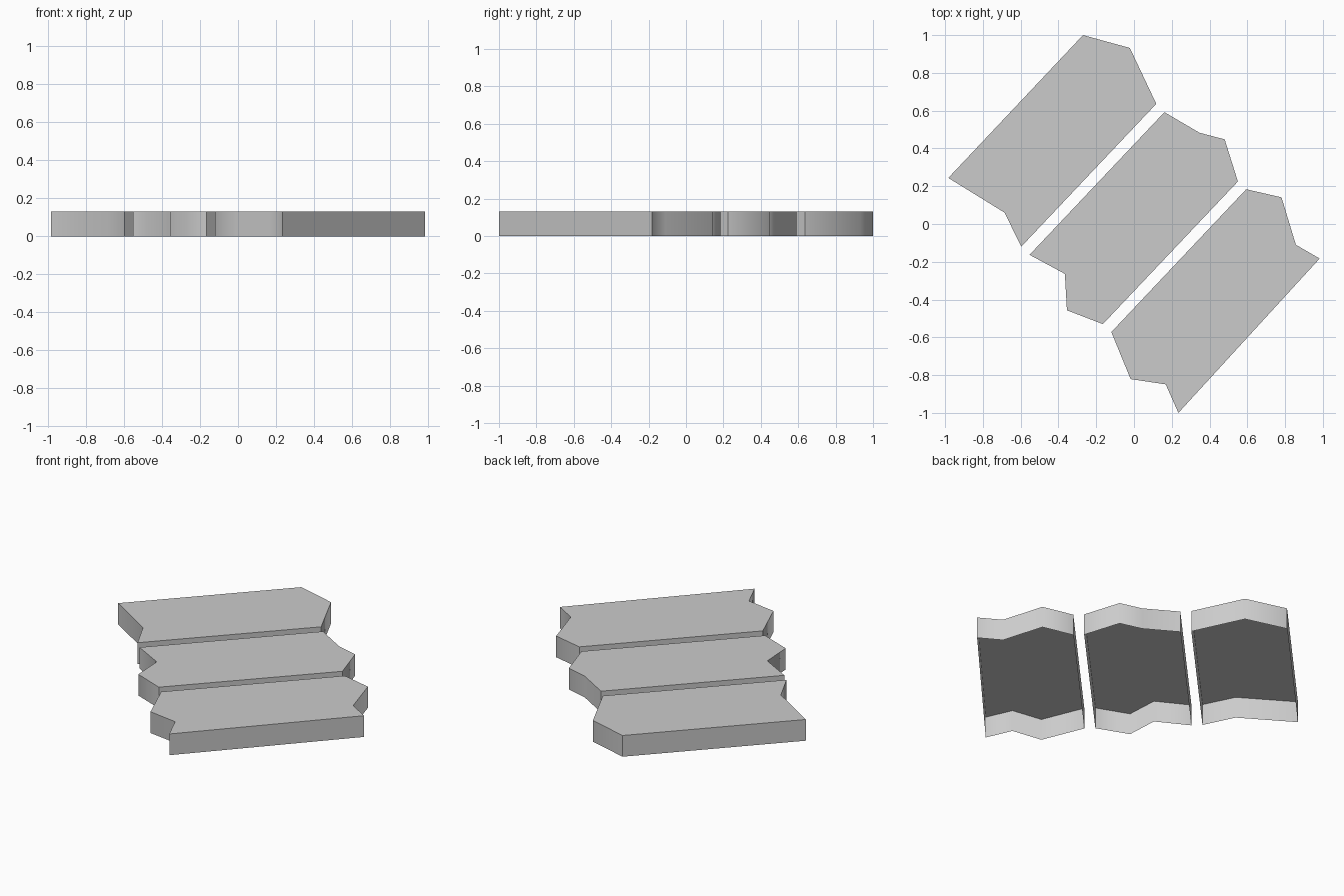
import bpy
import bmesh

if "Cube" in bpy.data.objects:
    bpy.data.objects.remove(bpy.data.objects["Cube"])

THICKNESS = 0.13

# Plank outlines seen from above, with rough broken ends
OUTLINES = {
    "back_plank": [(-0.27, 1.0), (-0.983, 0.244), (-0.685, 0.06),
                   (-0.597, -0.12), (0.118, 0.636), (-0.022, 0.932)],
    "middle_plank": [(0.161, 0.592), (-0.553, -0.163), (-0.366, -0.264),
                     (-0.355, -0.457), (-0.165, -0.53), (0.55, 0.225),
                     (0.48, 0.448), (0.347, 0.483)],
    "front_plank": [(0.594, 0.184), (-0.12, -0.572), (-0.018, -0.821),
                    (0.168, -0.849), (0.235, -1.0), (0.983, -0.183),
                    (0.857, -0.11), (0.781, 0.141)],
}


def make_plank(name, outline):
    """Walls and top of a board, open underneath; only broken ends are smooth."""
    bm = bmesh.new()
    low = [bm.verts.new((x, y, 0)) for x, y in outline]
    high = [bm.verts.new((x, y, THICKNESS)) for x, y in outline]
    bm.faces.new(high)
    for i in range(len(outline)):
        j = (i + 1) % len(outline)
        wall = bm.faces.new((low[i], low[j], high[j], high[i]))
        wall.smooth = (low[i].co - low[j].co).length < 0.9
    mesh = bpy.data.meshes.new(name)
    bm.to_mesh(mesh)
    bm.free()
    bpy.context.collection.objects.link(bpy.data.objects.new(name, mesh))


for plank_name, plank_outline in OUTLINES.items():
    make_plank(plank_name, plank_outline)
